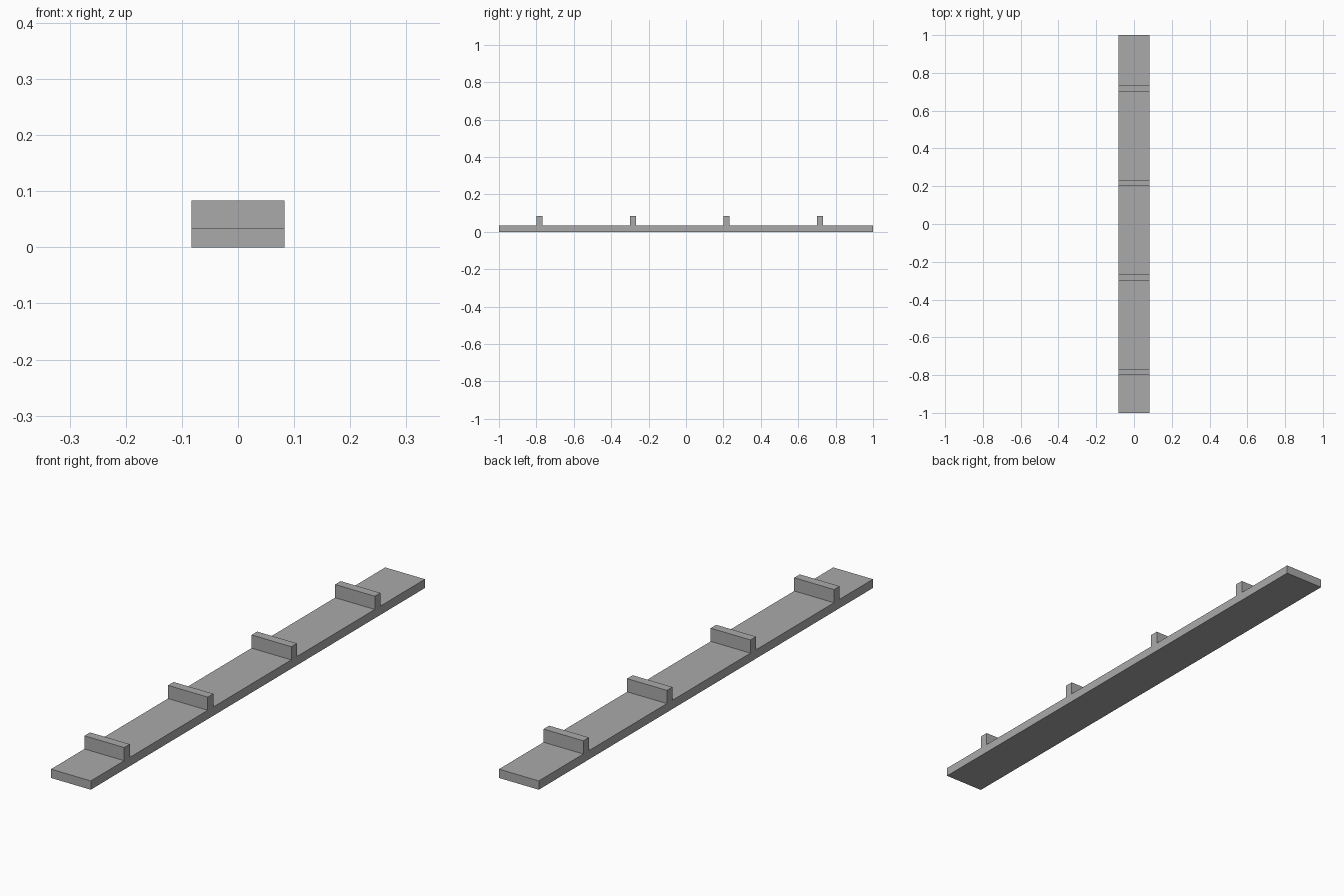
import bpy
import bmesh

cube = bpy.data.objects.get("Cube")
if cube:
    bpy.data.objects.remove(cube, do_unlink=True)

HALF_WIDTH = 0.0833
HALF_LENGTH = 1.0
BASE_TOP = 0.0333
RIB_TOP = 0.0833
RIB_THICKNESS = 0.0333
RIB_STARTS = [-0.8 + 0.5 * i for i in range(4)]

grey = bpy.data.materials.new("plain_grey")
grey.use_nodes = True
colour = (0.4, 0.4, 0.4, 1.0)
grey.diffuse_color = colour
grey.node_tree.nodes["Principled BSDF"].inputs["Base Color"].default_value = colour

# Side profile (y, z): flat plank with upright cross ribs
profile = [(HALF_LENGTH, 0), (HALF_LENGTH, BASE_TOP)]
for start in reversed(RIB_STARTS):
    end = start + RIB_THICKNESS
    profile += [(end, BASE_TOP), (end, RIB_TOP), (start, RIB_TOP), (start, BASE_TOP)]
profile += [(-HALF_LENGTH, BASE_TOP), (-HALF_LENGTH, 0)]

# Extrude the profile across the width into one solid
bm = bmesh.new()
side = bm.faces.new([bm.verts.new((-HALF_WIDTH, y, z)) for y, z in profile])
extruded = bmesh.ops.extrude_face_region(bm, geom=[side], use_keep_orig=True)
new_verts = [g for g in extruded["geom"] if isinstance(g, bmesh.types.BMVert)]
bmesh.ops.translate(bm, verts=new_verts, vec=(2 * HALF_WIDTH, 0, 0))
bmesh.ops.recalc_face_normals(bm, faces=bm.faces)

mesh = bpy.data.meshes.new("ribbed_plank")
bm.to_mesh(mesh)
bm.free()
mesh.materials.append(grey)
plank = bpy.data.objects.new("ribbed_plank", mesh)
bpy.context.collection.objects.link(plank)
